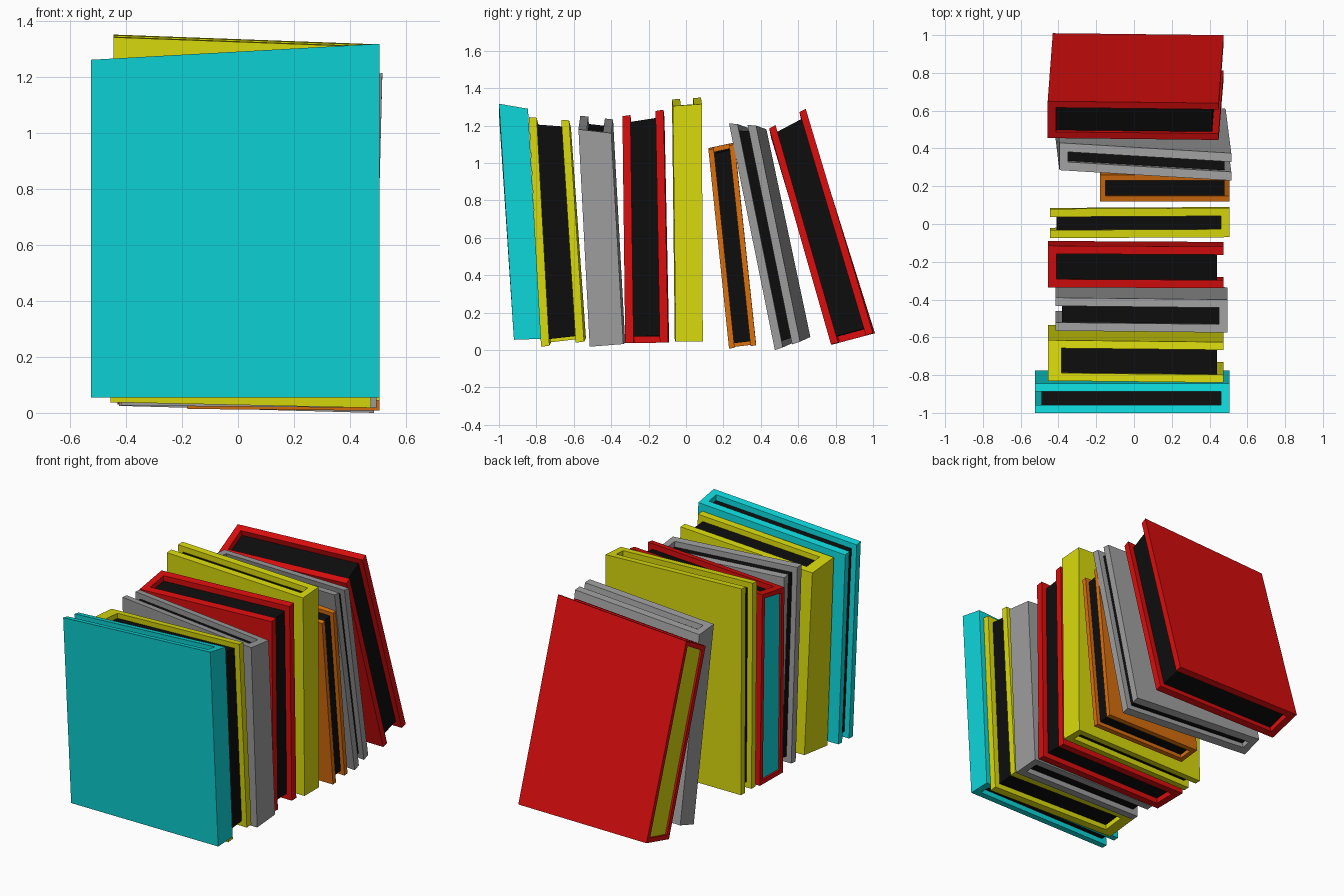
import bpy
import bmesh
from mathutils import Vector

if "Cube" in bpy.data.objects:
    bpy.data.objects.remove(bpy.data.objects["Cube"], do_unlink=True)


def material(name, r, g, b):
    mat = bpy.data.materials.new(name)
    mat.use_nodes = True
    mat.diffuse_color = (r, g, b, 1)
    mat.node_tree.nodes["Principled BSDF"].inputs["Base Color"].default_value = (r, g, b, 1)
    return mat


LOW = 0.004
CYAN = material("cyan", LOW, 0.68, 0.7)
YELLOW = material("yellow", 0.7, 0.7, LOW)
RED = material("red", 0.7, LOW, LOW)
GREY = material("grey", 0.34, 0.34, 0.34)
ORANGE = material("orange", 0.7, 0.16, LOW)
BLACK = material("page black", LOW, LOW, LOW)


def prism(bm, outline, low, high, warp):
    """Extrude a (u, v) outline between two heights, then warp it into place."""
    base = [bm.verts.new(warp(u, v, low)) for u, v in outline]
    top = [bm.verts.new(warp(u, v, high)) for u, v in outline]
    bm.faces.new(base[::-1])
    bm.faces.new(top)
    sides = []
    for i in range(len(base)):
        j = (i + 1) % len(base)
        sides.append(bm.faces.new((base[i], base[j], top[j], top[i])))
    return sides


def finish(bm, name, mats):
    bmesh.ops.recalc_face_normals(bm, faces=bm.faces[:])
    mesh = bpy.data.meshes.new(name)
    bm.to_mesh(mesh)
    bm.free()
    for mat in mats:
        mesh.materials.append(mat)
    bpy.context.collection.objects.link(bpy.data.objects.new(name, mesh))


def book(name, colour, x, foot, head, shift=(0, 0, 0), slant=0, spine_left=True,
         board=0.045, spine=0.045, lip=0.035, panel=None):
    """foot and head: front and back (y, z) at the +x end.
    shift: y offset, foot rise and head rise at the -x end."""
    side, rise_foot, rise_head = shift

    def warp(u, v, w):
        # u runs from spine to open edge, v front to back, w foot to head
        t = u if spine_left else 1 - u
        low = Vector(foot[0]).lerp(Vector(foot[1]), v)
        high = Vector(head[0]).lerp(Vector(head[1]), v)
        far = 1 - t
        low += Vector((side, rise_foot)) * far
        high += Vector((side, rise_head)) * far
        p = low.lerp(high, w)
        return (x[0] + (x[1] - x[0]) * t + slant * w, p.x, p.y)

    # Sizes as fractions of the book
    width = x[1] - x[0]
    thick = (Vector(foot[1]) - Vector(foot[0])).length
    tall = (Vector(head[0]) - Vector(foot[0])).length
    c, s, e, h = board / thick, spine / width, lip / width, lip / tall

    # Folded cover: two boards joined by a spine
    bm = bmesh.new()
    outline = [(0, 0), (1, 0), (1, c), (s, c), (s, 1 - c), (1, 1 - c), (1, 1), (0, 1)]
    sides = prism(bm, outline, 0, 1, warp)
    if panel:
        # Sunken colour panel on the spine
        bmesh.ops.recalc_face_normals(bm, faces=bm.faces[:])
        face = sides[-1]
        bmesh.ops.inset_region(bm, faces=[face], thickness=0.04)
        bmesh.ops.inset_region(bm, faces=[face], thickness=0, depth=-0.012)
        face.material_index = 1
    finish(bm, name + "_cover", [colour] + ([panel] if panel else []))

    # Page block, set back from the cover edges
    bm = bmesh.new()
    a, k = s * 0.8, c * 0.9
    prism(bm, [(a, k), (1 - e, k), (1 - e, 1 - k), (a, 1 - k)], h, 1 - h, warp)
    finish(bm, name + "_pages", [BLACK])


# Row of leaning books, front to back
book("cyan_book", CYAN, (-0.525, 0.505), ((-0.92, 0.055), (-0.775, 0.06)),
     ((-1, 1.317), (-0.845, 1.29)), (0, 0, -0.057), spine_left=False, board=0.038)
book("front_yellow_book", YELLOW, (-0.455, 0.475), ((-0.775, 0.018), (-0.545, 0.045)),
     ((-0.84, 1.245), (-0.625, 1.228)), (0.01, 0.02, -0.04), spine=0.07)
book("front_grey_book", GREY, (-0.415, 0.495), ((-0.515, 0.018), (-0.335, 0.032)),
     ((-0.575, 1.18), (-0.4, 1.16)), (0.01, 0.008, 0.073), spine_left=False)
book("front_red_book", RED, (-0.455, 0.475), ((-0.325, 0.037), (-0.095, 0.04)),
     ((-0.34, 1.25), (-0.12, 1.285)), (0.005, 0, -0.045), panel=CYAN)
book("tall_yellow_book", YELLOW, (-0.445, 0.505), ((-0.055, 0.045), (0.09, 0.045)),
     ((-0.07, 1.305), (0.085, 1.315)), (-0.005, 0, 0.035), spine_left=False, board=0.04)
book("orange_book", ORANGE, (-0.18, 0.505), ((0.23, 0.008), (0.375, 0.025)),
     ((0.12, 1.07), (0.26, 1.1)), (0, 0.006, 0.01), board=0.03, spine=0.03, lip=0.025)
book("back_grey_book", GREY, (-0.425, 0.485), ((0.475, 0), (0.61, 0.045)),
     ((0.23, 1.212), (0.375, 1.2)), (0.055, 0.025, -0.02), slant=0.03)
book("back_red_book", RED, (-0.43, 0.475), ((0.775, 0.03), (1, 0.09)),
     ((0.445, 1.185), (0.64, 1.29)), (0.01, 0, -0.05), slant=-0.027,
     board=0.04, panel=YELLOW)
